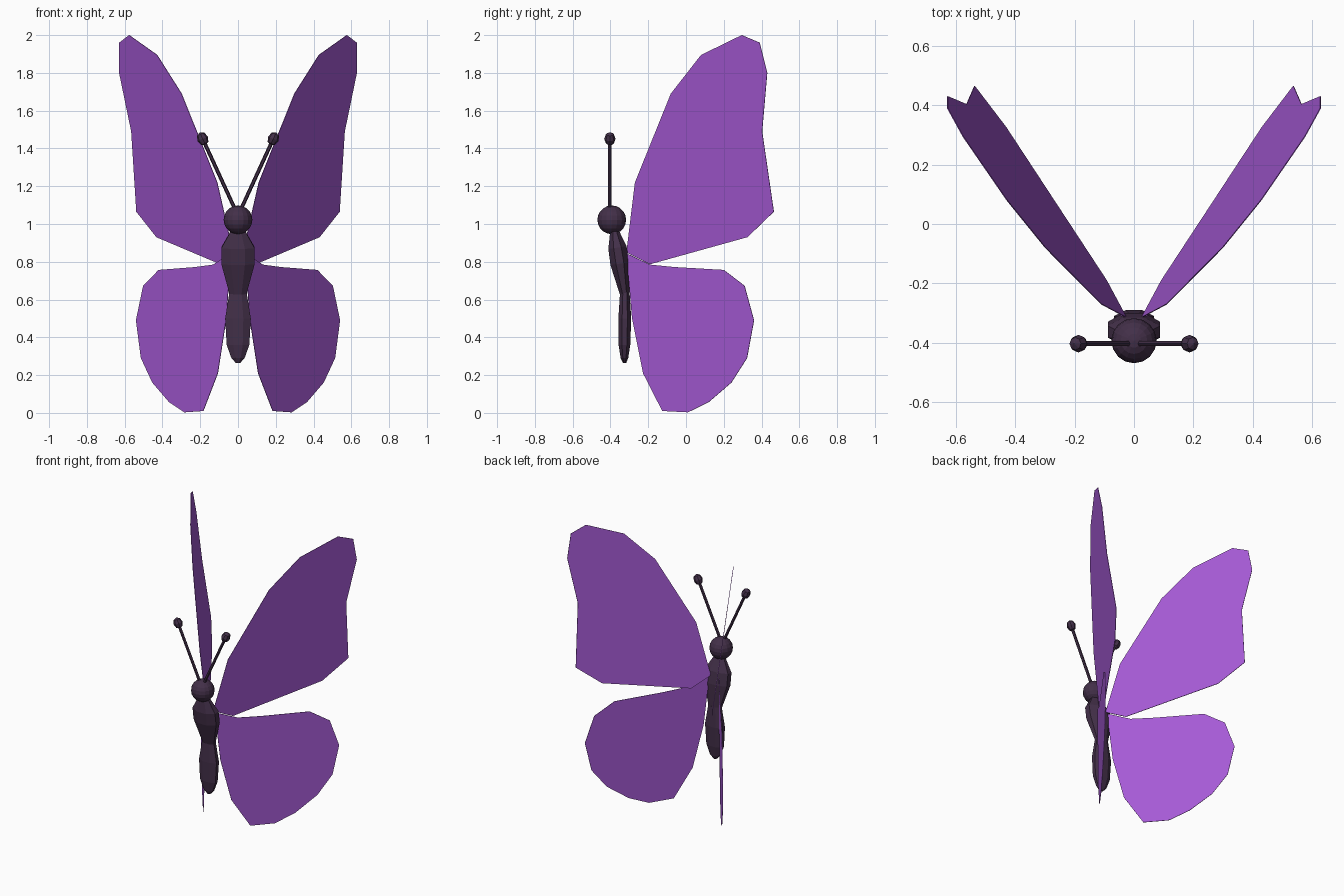
import bpy, bmesh, math
from mathutils import Vector, Matrix

if "Cube" in bpy.data.objects:
    bpy.data.objects.remove(bpy.data.objects["Cube"])


def material(name, rgb):
    m = bpy.data.materials.new(name)
    m.diffuse_color = (*rgb, 1)
    m.use_nodes = True
    m.node_tree.nodes["Principled BSDF"].inputs["Base Color"].default_value = m.diffuse_color
    return m


PURPLE = material("wing purple", (0.38, 0.103, 0.67))
DARK = material("dark plum", (0.056, 0.029, 0.066))


def finish(name, bm, mat, mirror=False, thickness=0):
    bmesh.ops.recalc_face_normals(bm, faces=bm.faces[:])
    mesh = bpy.data.meshes.new(name)
    bm.to_mesh(mesh)
    bm.free()
    mesh.materials.append(mat)
    ob = bpy.data.objects.new(name, mesh)
    bpy.context.collection.objects.link(ob)
    if thickness:
        s = ob.modifiers.new("thickness", 'SOLIDIFY')
        s.thickness, s.offset = thickness, 0
    if mirror:
        ob.modifiers.new("mirror", 'MIRROR')
    return ob


def wing(name, outline, a, b, c):
    """Flat (y, z) outline lying in the plane x = a + b*y + c*z."""
    bm = bmesh.new()
    bm.faces.new([bm.verts.new((a + b * y + c * z, y, z)) for y, z in outline])
    finish(name, bm, PURPLE, mirror=True, thickness=0.003)


def lofted(name, rings, tilt, sides=8):
    """Octagonal rings (z, centre y, half width, half depth) joined in a row."""
    bm = bmesh.new()
    loops = []
    for z, cy, rx, ry in rings:
        k = 1 / math.cos(math.pi / sides)
        angles = [2 * math.pi * (i + 0.5) / sides for i in range(sides)]
        loops.append([bm.verts.new((rx * k * math.cos(t), cy + ry * k * math.sin(t),
                                    z + tilt * ry * math.sin(t))) for t in angles])
    for lo, hi in zip(loops, loops[1:]):
        for i in range(sides):
            j = (i + 1) % sides
            bm.faces.new((lo[i], lo[j], hi[j], hi[i]))
    bm.faces.new(loops[0])
    bm.faces.new(loops[-1])
    finish(name, bm, DARK)


# Wings
wing("upper_wings", [(-0.315, 0.85), (-0.27, 1.22), (-0.08, 1.69), (0.08, 1.895),
                     (0.295, 2.0), (0.39, 1.96), (0.43, 1.80), (0.403, 1.49),
                     (0.465, 1.065), (0.325, 0.93), (-0.19, 0.787)], 0.089, 0.614, 0.153)
wing("lower_wings", [(-0.315, 0.845), (-0.19, 0.785), (-0.06, 0.772), (0.2, 0.757),
                     (0.31, 0.673), (0.36, 0.49), (0.323, 0.29), (0.24, 0.16),
                     (0.12, 0.057), (0.01, 0.003), (-0.125, 0.01), (-0.227, 0.21),
                     (-0.285, 0.5)], 0.276, 0.74, -0.006)

# Body
lofted("thorax", [(0.63, -0.325, 0.045, 0.025), (0.79, -0.35, 0.088, 0.05),
                  (0.875, -0.363, 0.088, 0.048), (0.96, -0.378, 0.04, 0.024)], 0.16)
lofted("abdomen", [(0.265, -0.325, 0.012, 0.009), (0.29, -0.326, 0.035, 0.02),
                   (0.36, -0.326, 0.06, 0.031), (0.5, -0.324, 0.068, 0.034),
                   (0.64, -0.324, 0.045, 0.025)], 0.0)

# Head
bm = bmesh.new()
bmesh.ops.create_uvsphere(bm, u_segments=16, v_segments=10, radius=0.076,
                          matrix=Matrix.Translation((0, -0.393, 1.022)))
finish("head", bm, DARK)

# Antenna stalks and their knobs
base, tip = Vector((0.012, -0.403, 1.07)), Vector((0.187, -0.403, 1.451))
turn = (tip - base).to_track_quat('Z', 'Y').to_matrix().to_4x4()
bm = bmesh.new()
bmesh.ops.create_cone(bm, cap_ends=True, segments=6, radius1=0.01, radius2=0.01,
                      depth=(tip - base).length,
                      matrix=Matrix.Translation((base + tip) / 2) @ turn)
finish("antenna_stalks", bm, DARK, mirror=True)
bm = bmesh.new()
bmesh.ops.create_uvsphere(bm, u_segments=8, v_segments=4, radius=0.03,
                          matrix=Matrix.Translation(tip) @ turn @ Matrix.Diagonal((1, 1, 1.25, 1)))
finish("antenna_knobs", bm, DARK, mirror=True)
